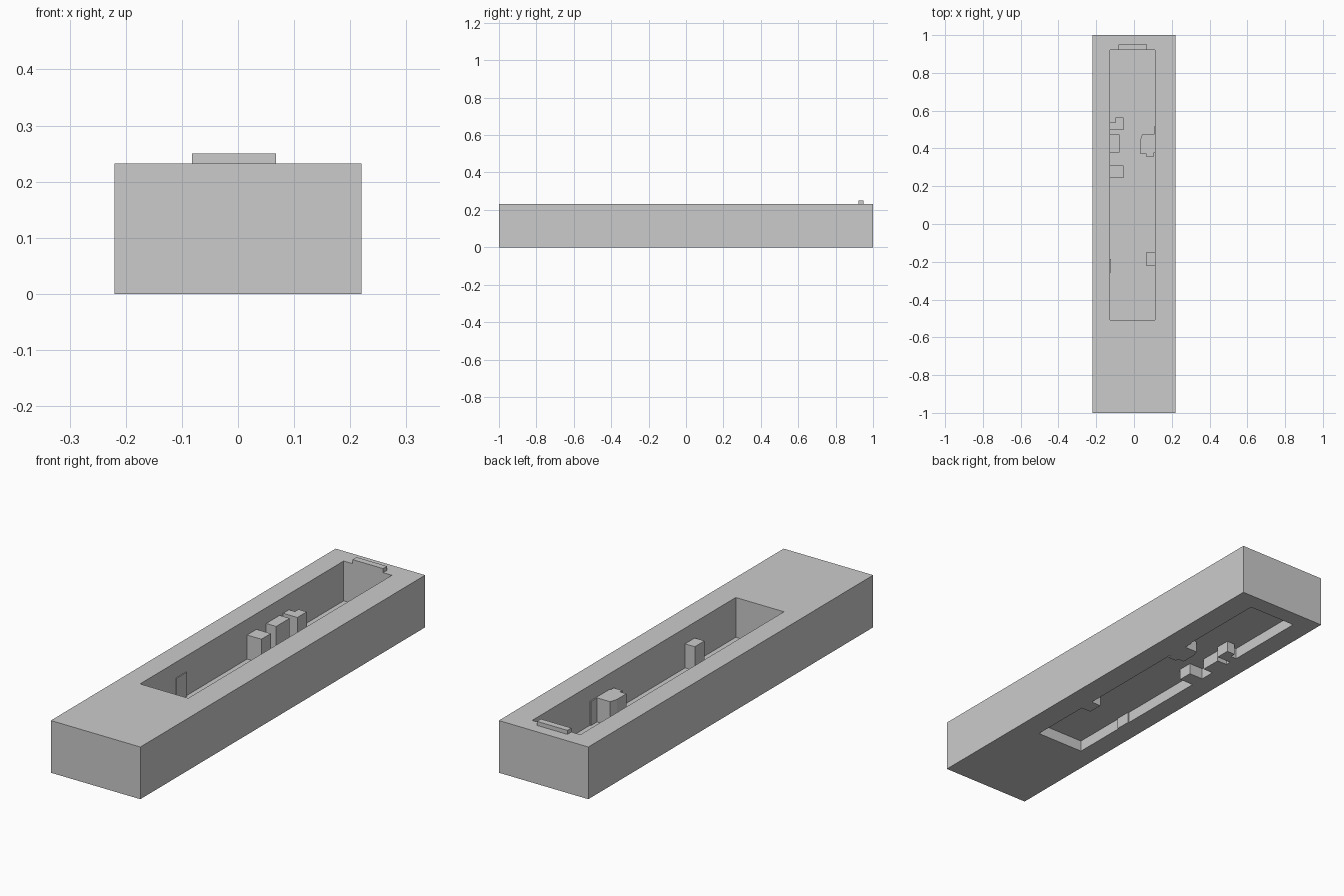
import bpy
import bmesh

if "Cube" in bpy.data.objects:
    bpy.data.objects.remove(bpy.data.objects["Cube"])

X0, X1 = -0.126, 0.111      # pocket sides
Y0, Y1 = -0.508, 0.922      # pocket ends
TOP, POST_TOP = 0.232, 0.162


def rect(x0, x1, y0, y1):
    return [(x0, y0), (x1, y0), (x1, y1), (x0, y1)]


def finish(name, bm):
    bmesh.ops.recalc_face_normals(bm, faces=bm.faces)
    mesh = bpy.data.meshes.new(name)
    bm.to_mesh(mesh)
    bm.free()
    ob = bpy.data.objects.new(name, mesh)
    bpy.context.collection.objects.link(ob)
    return ob


def prism(name, outline, z0, z1):
    """Extrude a flat outline from z0 to z1."""
    bm = bmesh.new()
    face = bm.faces.new([bm.verts.new((x, y, z0)) for x, y in outline])
    new = bmesh.ops.extrude_face_region(bm, geom=[face], use_keep_orig=True)["geom"]
    verts = [v for v in new if isinstance(v, bmesh.types.BMVert)]
    bmesh.ops.translate(bm, verts=verts, vec=(0, 0, z1 - z0))
    return finish(name, bm)


# Body: a long block with a rectangular opening through it
bm = bmesh.new()
outer, inner = rect(-0.22, 0.22, -1, 1), rect(X0, X1, Y0, Y1)
rings = [[bm.verts.new((x, y, z)) for x, y in outline]
         for outline, z in ((outer, 0), (outer, TOP), (inner, TOP), (inner, 0))]
for i in range(4):
    a, b = rings[i], rings[(i + 1) % 4]
    for k in range(4):
        n = (k + 1) % 4
        bm.faces.new((a[k], a[n], b[n], b[k]))
finish("body", bm)

# Thin floor across the opening, leaving a shallow recess underneath
prism("pocket_floor", inner, 0.050, 0.055)

# Posts against the left wall
prism("left_post_front", rect(X0, -0.056, 0.244, 0.31), 0, POST_TOP)
prism("left_post_middle", rect(X0, -0.077, 0.378, 0.473), 0, POST_TOP)
prism("left_post_back", [(X0, 0.497), (-0.056, 0.497), (-0.056, 0.563),
                         (-0.097, 0.563), (-0.097, 0.538), (X0, 0.538)], 0, POST_TOP)
prism("left_rib", rect(X0, -0.122, -0.257, -0.185), 0, POST_TOP)

# Posts against the right wall
prism("right_post_front", rect(0.063, X1, -0.22, -0.152), 0, POST_TOP)
prism("right_post_back", [(X1, 0.515), (0.106, 0.515), (0.106, 0.473), (0.042, 0.473),
                          (0.032, 0.44), (0.032, 0.373), (0.063, 0.373), (0.063, 0.357),
                          (0.106, 0.357), (0.106, 0.378), (X1, 0.378)], 0, POST_TOP)

# Raised catch bar behind the pocket
prism("catch_bar", rect(-0.082, 0.068, Y1, 0.95), TOP, 0.25)
